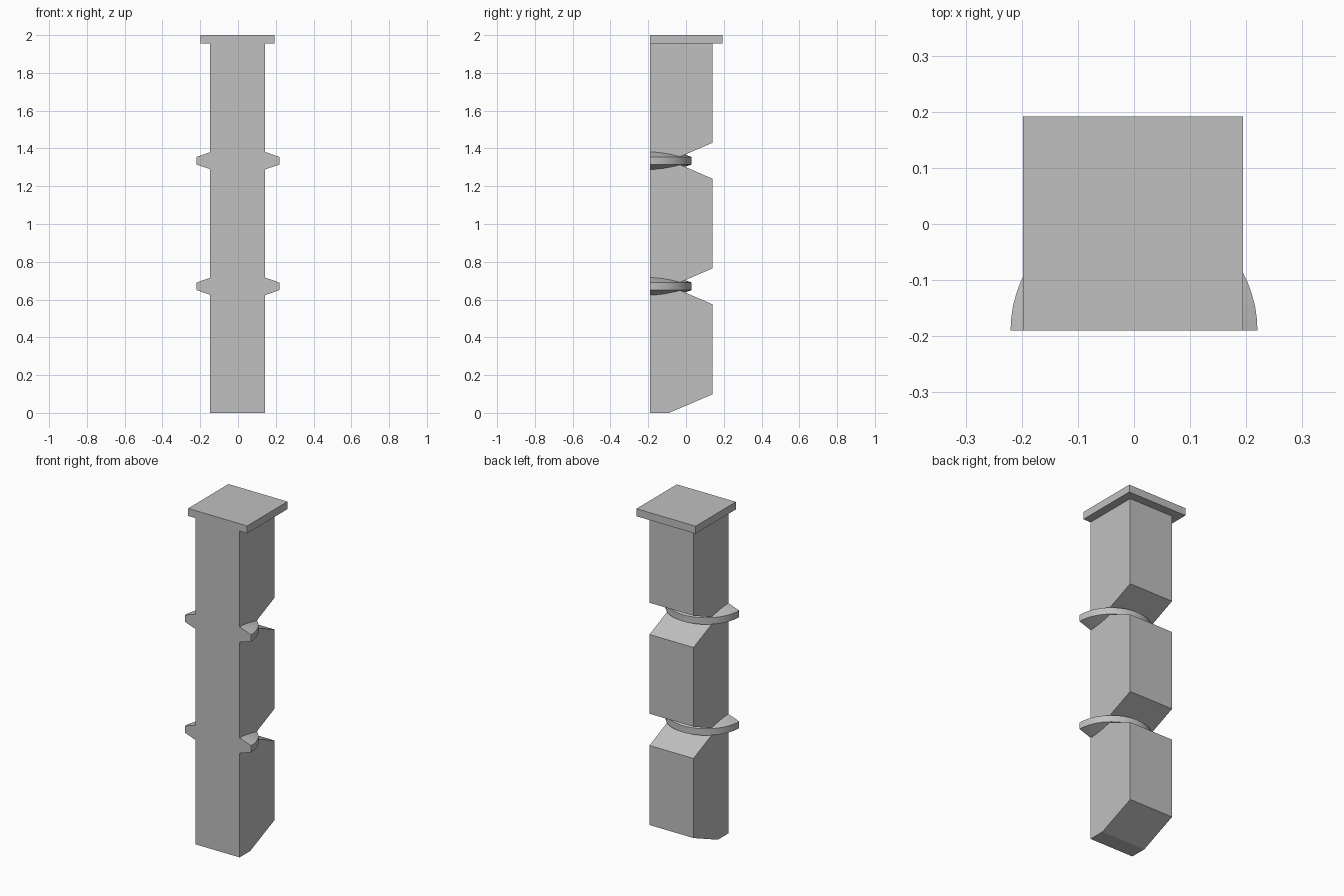
import bpy
import bmesh
import math

if "Cube" in bpy.data.objects:
    bpy.data.objects.remove(bpy.data.objects["Cube"], do_unlink=True)

GREY = (0.53, 0.53, 0.53, 1.0)
grey = bpy.data.materials.new("plain grey")
grey.diffuse_color = GREY
grey.use_nodes = True
grey.node_tree.nodes["Principled BSDF"].inputs["Base Color"].default_value = GREY

FRONT, BACK = -0.19, 0.14
MID_X = -0.002
NOTCHES = (0.67, 1.335)


def finish(name, bm):
    bmesh.ops.recalc_face_normals(bm, faces=bm.faces)
    mesh = bpy.data.meshes.new(name)
    bm.to_mesh(mesh)
    bm.free()
    mesh.materials.append(grey)
    obj = bpy.data.objects.new(name, mesh)
    bpy.context.collection.objects.link(obj)
    return obj


def extrude_profile(name, profile, half_width):
    """Side profile of (y, z) points, extruded across x."""
    bm = bmesh.new()
    face = bm.faces.new([bm.verts.new((MID_X - half_width, y, z)) for y, z in profile])
    result = bmesh.ops.extrude_face_region(bm, geom=[face])
    moved = [v for v in result["geom"] if isinstance(v, bmesh.types.BMVert)]
    bmesh.ops.translate(bm, vec=(2 * half_width, 0, 0), verts=moved)
    return finish(name, bm)


def half_collar(name, z, radius=0.22, rim=0.02, inner=0.06, rise=0.075, steps=32):
    """Half disc with a flat rim and conical top and bottom."""
    section = [(inner, -rise), (radius, -rim), (radius, rim), (inner, rise)]
    bm = bmesh.new()
    rings = []
    for i in range(steps + 1):
        a = math.pi * i / steps
        rings.append([bm.verts.new((r * math.cos(a), FRONT + r * math.sin(a), z + h))
                      for r, h in section])
    for a, b in zip(rings, rings[1:]):
        for k in range(len(section)):
            n = (k + 1) % len(section)
            bm.faces.new((a[k], a[n], b[n], b[k]))
    bm.faces.new(rings[0])
    bm.faces.new(rings[-1])
    obj = finish(name, bm)
    bpy.ops.object.select_all(action="DESELECT")
    obj.select_set(True)
    bpy.context.view_layer.objects.active = obj
    bpy.ops.object.shade_smooth_by_angle(angle=math.radians(20))


# Column with a sloped foot and V notches in its back
profile = [(FRONT, 0), (-0.09, 0), (BACK, 0.098)]
for z in NOTCHES:
    profile += [(BACK, z - 0.095), (-0.08, z), (BACK, z + 0.095)]
profile += [(BACK, 1.955), (FRONT, 1.955)]
extrude_profile("column", profile, 0.146)

# Square cap
extrude_profile("cap", [(FRONT, 1.955), (0.192, 1.955), (0.192, 2), (FRONT, 2)], 0.196)

# Collars set in the notches
for label, z in zip(("lower", "upper"), NOTCHES):
    half_collar(label + "_collar", z)
